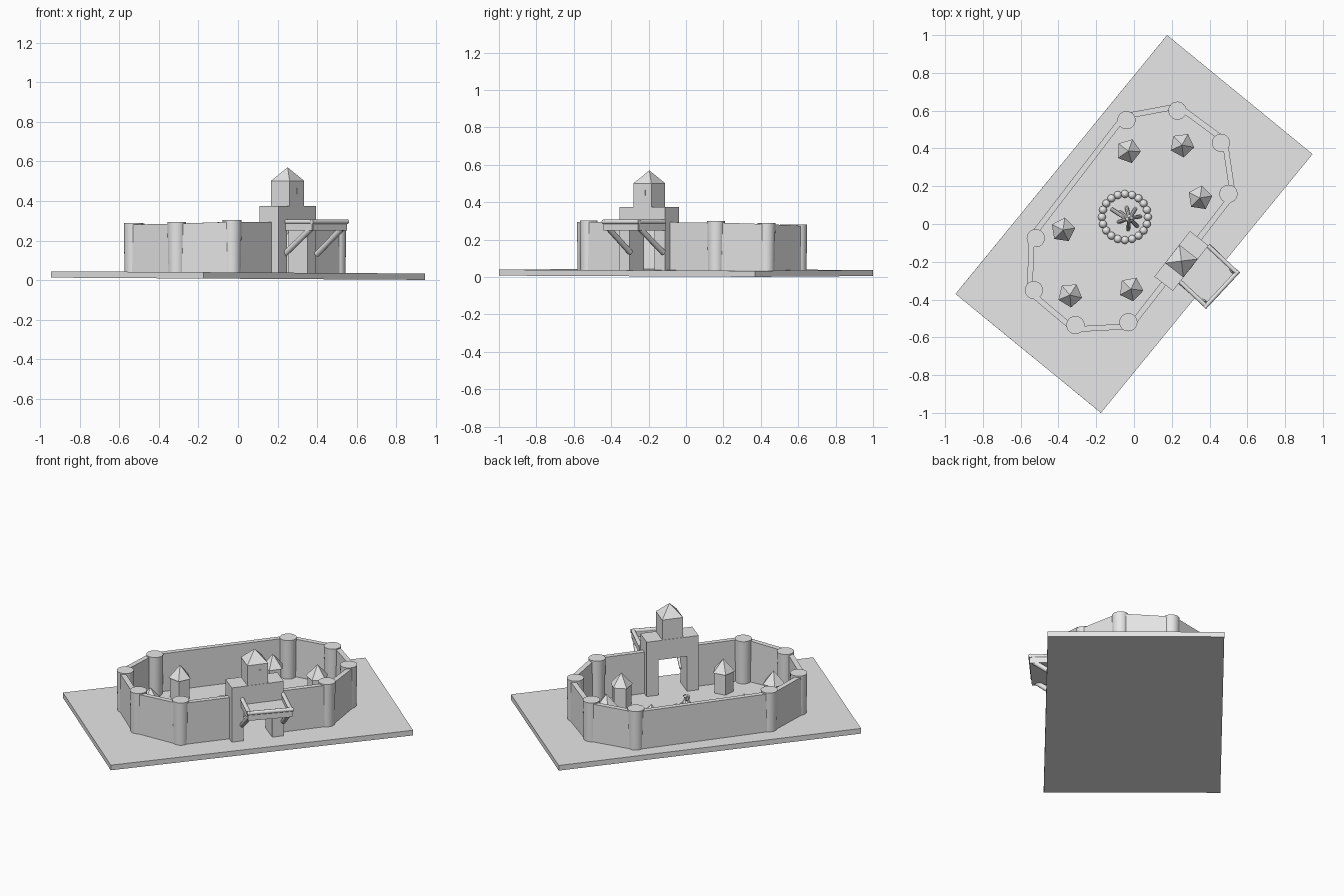
import bpy, bmesh, math, random
from mathutils import Vector, Matrix

random.seed(4)
if "Cube" in bpy.data.objects:
    bpy.data.objects.remove(bpy.data.objects["Cube"])

stone = bpy.data.materials.new("pale_grey")
stone.use_nodes = True
grey = (0.8, 0.8, 0.8, 1)
stone.diffuse_color = grey
stone.node_tree.nodes["Principled BSDF"].inputs["Base Color"].default_value = grey


def finish(name, bm, matrix=Matrix(), smooth=False):
    bmesh.ops.recalc_face_normals(bm, faces=bm.faces)
    mesh = bpy.data.meshes.new(name)
    bm.to_mesh(mesh)
    bm.free()
    mesh.materials.append(stone)
    ob = bpy.data.objects.new(name, mesh)
    bpy.context.collection.objects.link(ob)
    ob.matrix_world = matrix
    if smooth:
        bpy.ops.object.select_all(action='DESELECT')
        ob.select_set(True)
        bpy.context.view_layer.objects.active = ob
        bpy.ops.object.shade_smooth_by_angle(angle=math.radians(40))
    return ob


def box(name, lo, hi, matrix=Matrix()):
    lo, hi = Vector(lo), Vector(hi)
    bm = bmesh.new()
    size = Matrix.Diagonal((*(hi - lo), 1))
    bmesh.ops.create_cube(bm, size=1, matrix=Matrix.Translation((lo + hi) / 2) @ size)
    return finish(name, bm, matrix)


def cone(name, base, top, r1, r2, sides, matrix=Matrix(), smooth=False, spin=0):
    base, top = Vector(base), Vector(top)
    axis = top - base
    place = (Matrix.Translation((base + top) / 2)
             @ axis.to_track_quat('Z', 'Y').to_matrix().to_4x4() @ Matrix.Rotation(spin, 4, 'Z'))
    bm = bmesh.new()
    bmesh.ops.create_cone(bm, cap_ends=True, segments=sides, radius1=r1, radius2=r2,
                          depth=axis.length, matrix=place)
    bmesh.ops.remove_doubles(bm, verts=bm.verts, dist=0.0001)
    return finish(name, bm, matrix, smooth)


def prism(name, plan, bottom, tops):
    bm = bmesh.new()
    low = [bm.verts.new((p.x, p.y, bottom)) for p in plan]
    high = [bm.verts.new((p.x, p.y, t)) for p, t in zip(plan, tops)]
    bm.faces.new(low)
    bm.faces.new(high)
    for i in range(len(plan)):
        j = (i + 1) % len(plan)
        bm.faces.new((low[i], low[j], high[j], high[i]))
    return finish(name, bm)


# Ground slab, with a very slight slope
slab = Matrix.Translation((0, 0, 0.0225)) @ Matrix.Rotation(0.006, 4, 'Y') @ Matrix.Rotation(math.radians(50.73), 4, 'Z')
box("ground_slab", (-0.885, -0.4975, -0.016), (0.885, 0.4975, 0.016), slab)

# Round corner towers, clockwise: x, y, top height
corners = [(-0.04, 0.55, 0.28), (0.23, 0.60, 0.28), (0.46, 0.43, 0.29), (0.50, 0.16, 0.30),
           (-0.03, -0.52, 0.303), (-0.31, -0.535, 0.293), (-0.53, -0.35, 0.288), (-0.52, -0.075, 0.285)]
points = [Vector(c[:2]) for c in corners]
for i, (x, y, top) in enumerate(corners):
    cone(f"corner_tower_{i + 1}", (x, y, 0.03), (x, y, top), 0.044, 0.048, 24, smooth=True)


# Curtain walls run along the outer half of the towers
def outward(a, b):
    d = (b - a).normalized()
    return Vector((-d.y, d.x))


def mitre(i, dist):
    p = points[i]
    n1 = outward(points[i - 1], p)
    n2 = outward(p, points[(i + 1) % len(points)])
    n = (n1 + n2).normalized()
    return p + n * (dist / n.dot(n1))


def wall(name, i, start, end):
    j = (i + 1) % len(points)
    inner = [mitre(i, 0.007).lerp(mitre(j, 0.007), t) for t in (start, end)]
    outer = [mitre(i, 0.037).lerp(mitre(j, 0.037), t) for t in (start, end)]
    h = [corners[i][2] + (corners[j][2] - corners[i][2]) * t - 0.008 for t in (start, end)]
    prism(name, [inner[0], inner[1], outer[1], outer[0]], 0.03, [h[0], h[1], h[1], h[0]])


for i in range(len(points)):
    if i == 3:
        wall("gate_wall_left", i, 0, 0.34)
        wall("gate_wall_right", i, 0.62, 1)
    else:
        wall(f"curtain_wall_{i + 1}", i, 0, 1)

# Gatehouse: local x points outward, local y runs along the wall
gate = Matrix.Translation((0.251, -0.196, 0)) @ Matrix.Rotation(math.radians(-38), 4, 'Z')
for side, name in ((-1, "right"), (1, "left")):
    a, b = sorted((side * 0.153, side * 0.085))
    box(f"gate_pillar_{name}", (-0.062, a, 0.03), (0.062, b, 0.26), gate)
box("gate_lintel", (-0.062, -0.153, 0.255), (0.062, 0.153, 0.375), gate)
box("gate_turret", (-0.06, -0.06, 0.37), (0.06, 0.06, 0.5), gate)
cone("turret_roof", (0, 0, 0.5), (0, 0, 0.57), 0.087, 0, 4, gate, spin=math.pi / 4)
box("turret_window", (0.055, -0.005, 0.435), (0.063, 0.02, 0.465), gate)

# Balcony tray over the gate, with rails and struts
deck = gate @ Matrix.Translation((0.06, 0.03, 0)) @ Matrix.Rotation(math.radians(-5), 4, 'Z')
box("balcony_floor", (-0.01, -0.125, 0.25), (0.2, 0.125, 0.262), deck)
box("balcony_front", (0.19, -0.125, 0.25), (0.205, 0.125, 0.3), deck)
for side, name in ((-1, "right"), (1, "left")):
    y = side * 0.12
    box(f"balcony_side_{name}", (-0.01, y - 0.008, 0.25), (0.2, y + 0.008, 0.3), deck)
    cone(f"side_rail_{name}", (-0.01, y, 0.295), (0.205, y, 0.295), 0.012, 0.012, 10, deck, True)
    cone(f"balcony_strut_{name}", (0.0, y, 0.13), (0.185, y * 0.95, 0.265), 0.015, 0.015, 10, deck, True)
cone("front_rail", (0.2, -0.133, 0.295), (0.2, 0.133, 0.295), 0.012, 0.012, 10, deck, True)

# Small huts: five-sided body with a pointed roof
huts = [(-0.03, 0.386), (0.254, 0.418), (0.349, 0.138), (-0.016, -0.344), (-0.339, -0.376), (-0.376, -0.032)]
for i, (x, y) in enumerate(huts):
    spin = random.uniform(0, 1.2)
    cone(f"hut_body_{i + 1}", (x, y, 0.03), (x, y, 0.165), 0.058, 0.058, 5, spin=spin)
    cone(f"hut_roof_{i + 1}", (x, y, 0.165), (x, y, 0.24), 0.066, 0, 5, spin=spin)

# Ring of stones around the fire
hearth = Vector((-0.048, 0.037, 0.045))
count = 20
for i in range(count):
    a = math.tau * i / count
    bm = bmesh.new()
    bmesh.ops.create_uvsphere(bm, u_segments=12, v_segments=8, radius=0.021)
    finish(f"fire_stone_{i + 1}", bm,
           Matrix.Translation(hearth + Vector((math.cos(a), math.sin(a), 0)) * 0.122), True)

# Leaning logs of the fire
peak = Vector((-0.025, 0.03, 0.14))
for i in range(7):
    a = math.tau * i / 7 + random.uniform(-0.2, 0.2)
    d = Vector((math.cos(a), math.sin(a), 0))
    foot = Vector((peak.x, peak.y, 0.035)) + d * 0.06
    cone(f"fire_log_{i + 1}", foot, peak - d * 0.012 + Vector((0, 0, random.uniform(0, 0.02))),
         0.01, 0.01, 8, smooth=True)
cone("loose_log", (-0.12, 0.08, 0.05), (-0.03, 0.02, 0.09), 0.01, 0.01, 8, smooth=True)
